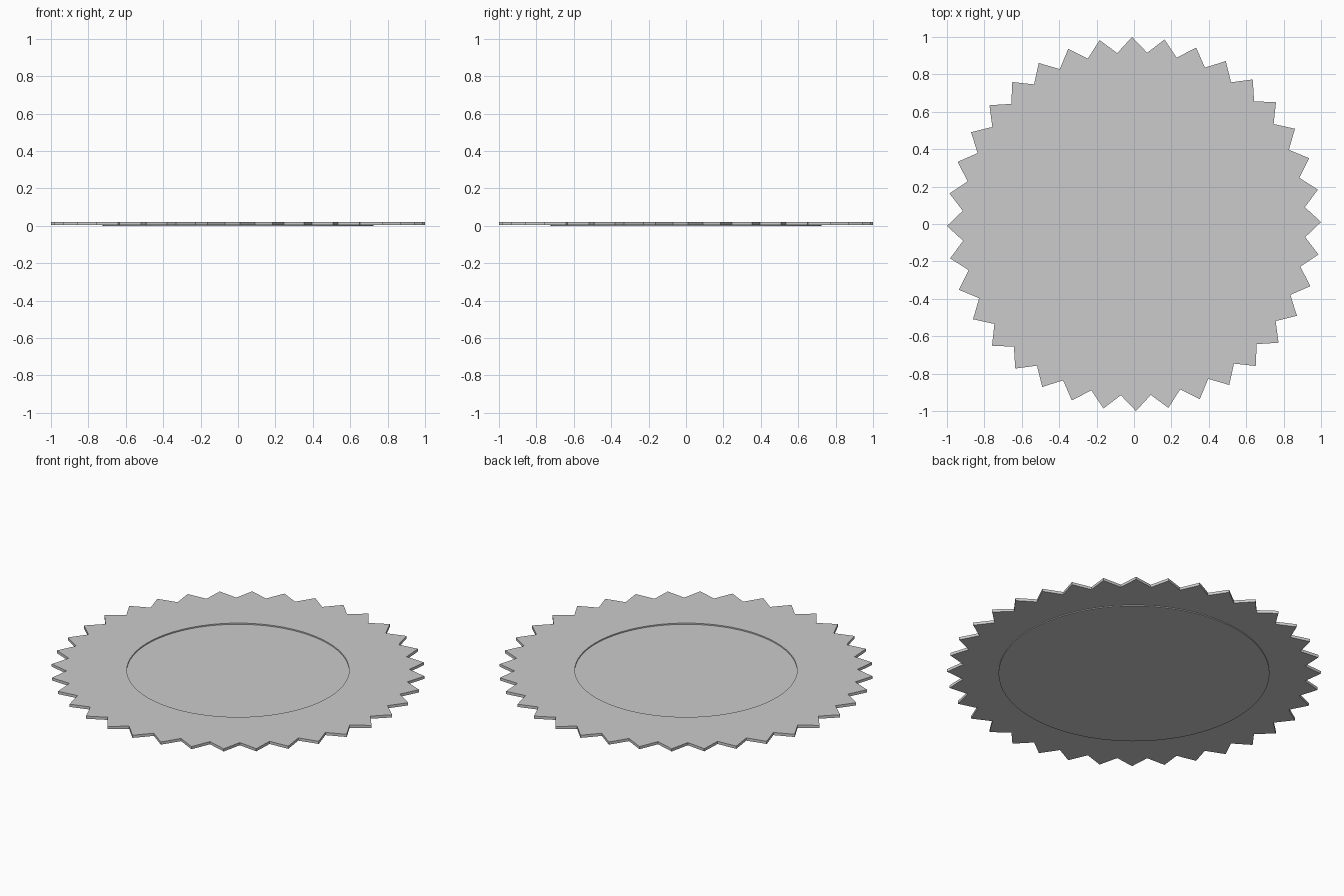
import bpy, bmesh, math

if "Cube" in bpy.data.objects:
    bpy.data.objects.remove(bpy.data.objects["Cube"])

TEETH = 36
N = TEETH * 2
OFFSET = math.radians(0.6)


def ring(bm, z, tip, valley):
    """Ring of vertices alternating between tip and valley radius."""
    verts = []
    for i in range(N):
        a = OFFSET + 2 * math.pi * i / N
        r = valley if i % 2 else tip
        verts.append(bm.verts.new((r * math.cos(a), r * math.sin(a), z)))
    return verts


def bridge(bm, a, b):
    for i in range(N):
        j = (i + 1) % N
        bm.faces.new((a[i], a[j], b[j], b[i]))


# Profile from the underside to the recessed top: (z, tip radius, valley radius)
profile = [
    (0.0, 0.725, 0.725),     # raised foot on the underside
    (0.005, 0.725, 0.725),
    (0.005, 1.0, 0.918),     # toothed rim
    (0.021, 1.0, 0.918),
    (0.021, 0.595, 0.595),   # shallow round recess on top
    (0.014, 0.595, 0.595),
]

bm = bmesh.new()
rings = [ring(bm, *p) for p in profile]
for lower, upper in zip(rings, rings[1:]):
    bridge(bm, lower, upper)
bm.faces.new(rings[0][::-1])
bm.faces.new(rings[-1])
bmesh.ops.recalc_face_normals(bm, faces=bm.faces)

mesh = bpy.data.meshes.new("toothed_disc")
bm.to_mesh(mesh)
bm.free()
disc = bpy.data.objects.new("toothed_disc", mesh)
bpy.context.collection.objects.link(disc)

# Smooth the round walls, keep the teeth sharp
bpy.context.view_layer.objects.active = disc
disc.select_set(True)
bpy.ops.object.shade_smooth_by_angle(angle=math.radians(30))
